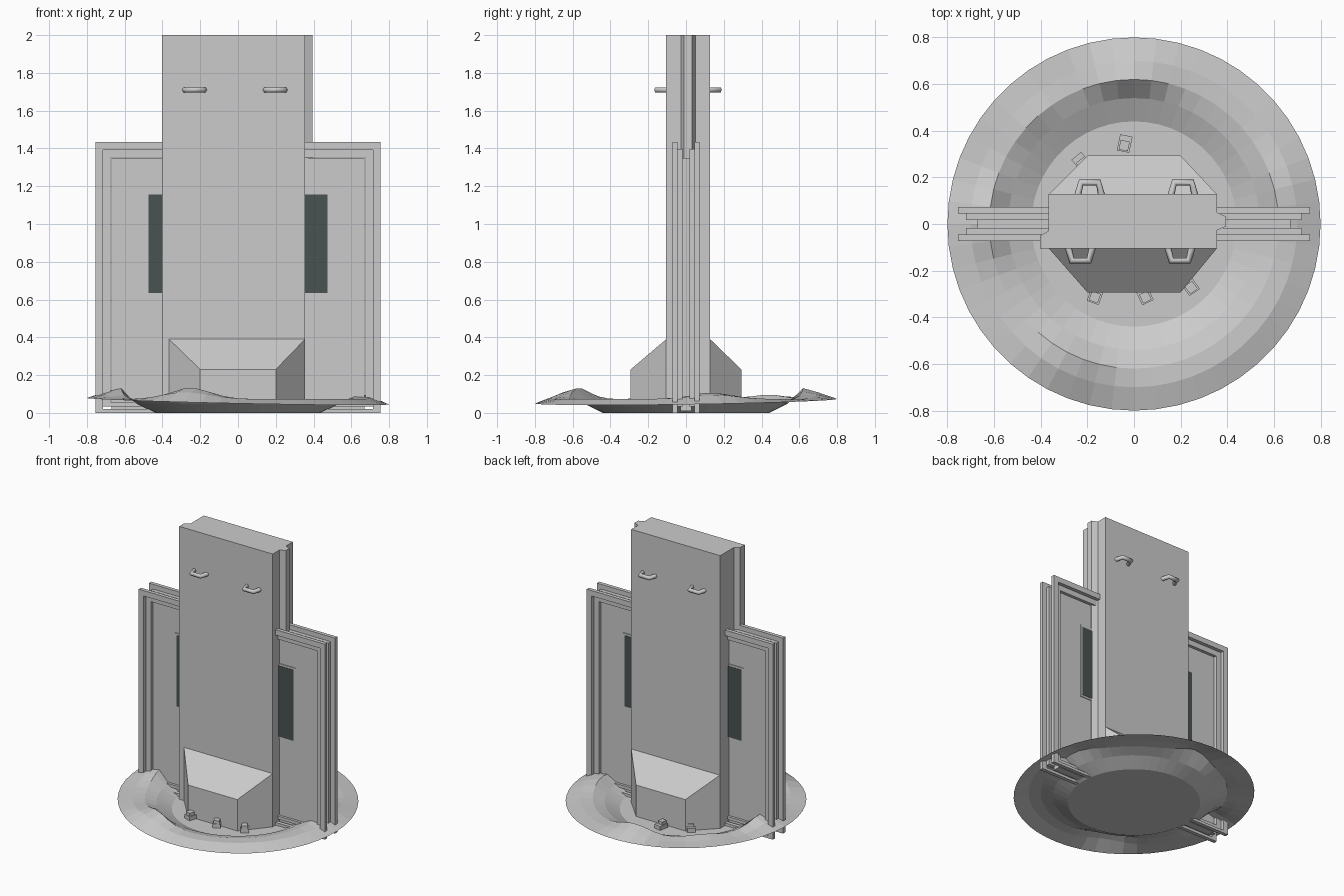
import bpy, bmesh, math
from mathutils import Vector, Matrix

cube = bpy.data.objects.get("Cube")
if cube:
    bpy.data.objects.remove(cube, do_unlink=True)


def material(name, rgb):
    m = bpy.data.materials.new(name)
    m.use_nodes = True
    m.diffuse_color = (*rgb, 1)
    m.node_tree.nodes["Principled BSDF"].inputs["Base Color"].default_value = (*rgb, 1)
    return m


GREY = material("grey_metal", (0.6, 0.6, 0.6))
GLASS = material("dark_glass", (0.067, 0.084, 0.084))


def finish(name, bm, mat=GREY):
    bmesh.ops.recalc_face_normals(bm, faces=bm.faces)
    mesh = bpy.data.meshes.new(name)
    bm.to_mesh(mesh)
    bm.free()
    mesh.materials.append(mat)
    obj = bpy.data.objects.new(name, mesh)
    bpy.context.collection.objects.link(obj)
    return obj


def prism(name, outline, top, mat=GREY):
    """Upright prism; top is a function giving the height at a point."""
    bm = bmesh.new()
    low = [bm.verts.new((x, y, 0)) for x, y in outline]
    high = [bm.verts.new((x, y, top(x, y))) for x, y in outline]
    bm.faces.new(low[::-1])
    bm.faces.new(high)
    n = len(outline)
    for i in range(n):
        j = (i + 1) % n
        bm.faces.new((low[i], low[j], high[j], high[i]))
    return finish(name, bm, mat)


def add_box(bm, x, y, z):
    size = Vector((abs(x[1] - x[0]), abs(y[1] - y[0]), abs(z[1] - z[0])))
    mid = Vector((sum(x) / 2, sum(y) / 2, sum(z) / 2))
    bmesh.ops.create_cube(bm, size=1, matrix=Matrix.Translation(mid) @ Matrix.Diagonal((*size, 1)))


# Tall central slab with interlocking ribs down both edges
slab = [(-0.403, -0.105), (0.355, -0.105), (0.355, -0.027), (0.395, -0.01),
        (0.395, 0.032), (0.355, 0.05), (0.355, 0.128), (-0.367, 0.128),
        (-0.367, -0.03), (-0.403, -0.05)]
prism("central_slab", slab, lambda x, y: 2.0)

# Sloped buttresses at the foot of the slab
for name, s, wall in (("front_buttress", -1, 0.105), ("back_buttress", 1, 0.128)):
    foot = [(-0.365, s * wall), (0.355, s * wall), (0.2, s * 0.293), (-0.2, s * 0.293)]
    prism(name, foot, lambda x, y: 0.39 if abs(y) < 0.2 else 0.23)

# Side doors: recessed core with two stepped frames on each face
for side, s in (("left", 1), ("right", -1)):
    bm = bmesh.new()
    add_box(bm, (s * 0.3, s * 0.67), (-0.028, 0.028), (0.01, 1.35))
    for f in (-1, 1):
        for reach, width, near, far in ((0.755, 0.04, 0.045, 0.072), (0.72, 0.045, 0.018, 0.046)):
            top = reach + 0.678
            y = (f * near, f * far)
            base = 0.755 - reach
            add_box(bm, (s * (reach - width), s * reach), y, (base, top))
            add_box(bm, (s * 0.3, s * (reach - width)), y, (top - width, top))
            add_box(bm, (s * 0.3, s * (reach - width)), y, (base, base + width / 2))
    finish(side + "_door", bm)

    # Narrow window with a thin surround
    bm = bmesh.new()
    add_box(bm, (s * 0.35, s * 0.488), (-0.033, 0.033), (0.62, 1.17))
    finish(side + "_window_surround", bm)
    bm = bmesh.new()
    add_box(bm, (s * 0.35, s * 0.474), (-0.035, 0.035), (0.635, 1.155))
    finish(side + "_window_glass", bm, GLASS)


# Bent tube handles on both faces
def handle(name, x, s, wall):
    curve = bpy.data.curves.new(name, "CURVE")
    curve.dimensions = "3D"
    curve.bevel_depth = 0.015
    curve.bevel_resolution = 1
    curve.use_fill_caps = True
    path = curve.splines.new("POLY")
    path.points.add(3)
    tip = s * (0.157 if s < 0 else 0.178)
    for p, (dx, y) in zip(path.points, ((-0.052, s * wall), (-0.037, tip), (0.037, tip), (0.052, s * wall))):
        p.co = (x + dx, y, 1.71, 1)
    curve.materials.append(GREY)
    bpy.context.collection.objects.link(bpy.data.objects.new(name, curve))


for i, x in enumerate((-0.23, 0.197)):
    handle(f"front_handle_{i + 1}", x, -1, 0.1)
for i, x in enumerate((-0.19, 0.21)):
    handle(f"back_handle_{i + 1}", x, 1, 0.12)


# Shallow crater of earth with an uneven crest
def crest(a):
    z = 0.072
    for centre, height in ((178, 0.065), (246, 0.06), (92, 0.06), (12, 0.035), (135, 0.025)):
        d = (math.degrees(a) - centre + 180) % 360 - 180
        z += height * math.exp(-(d / 15) ** 2)
    return z


SEGMENTS = 52
bm = bmesh.new()
rings = []
for r, height in ((0.44, lambda a: 0.0),
                  (0.54, lambda a: 0.05),
                  (0.62, crest),
                  (0.7, lambda a: 0.03 + 0.6 * crest(a)),
                  (0.8, lambda a: 0.062 - 0.017 * math.cos(a) + 0.012 * math.sin(a))):
    angles = [math.tau * i / SEGMENTS for i in range(SEGMENTS)]
    rings.append([bm.verts.new((r * math.cos(a), r * math.sin(a), height(a))) for a in angles])
bm.faces.new(rings[0])
for inner, outer in zip(rings, rings[1:]):
    for i in range(SEGMENTS):
        j = (i + 1) % SEGMENTS
        bm.faces.new((inner[i], outer[i], outer[j], inner[j]))
finish("crater", bm)

# Small broken blocks lying around the foot
for i, (x, y, turn) in enumerate(((-0.04, 0.345, -12), (-0.225, 0.265, 40), (-0.165, -0.305, -20),
                                  (0.045, -0.305, 25), (0.24, -0.265, 35))):
    bm = bmesh.new()
    add_box(bm, (-0.027, 0.027), (-0.035, 0.035), (0.001, 0.03))
    add_box(bm, (-0.02, 0.02), (-0.03, 0.012), (0.03, 0.052))
    bmesh.ops.transform(bm, verts=bm.verts,
                        matrix=Matrix.Translation((x, y, 0)) @ Matrix.Rotation(math.radians(turn), 4, "Z"))
    finish(f"rubble_block_{i + 1}", bm)
